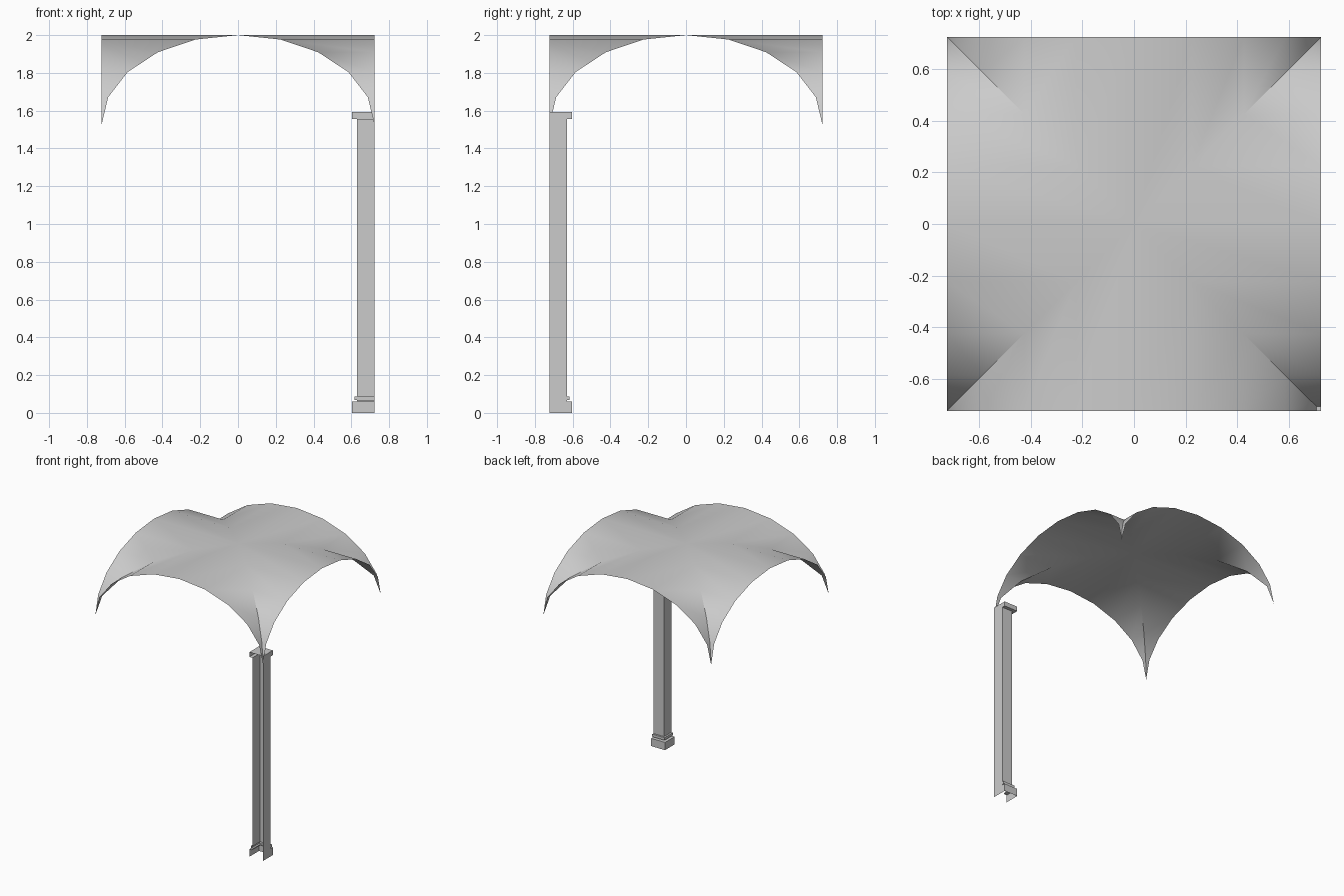
import bpy, bmesh, math
from mathutils import Matrix

cube = bpy.data.objects.get("Cube")
if cube:
    bpy.data.objects.remove(cube, do_unlink=True)

HALF = 0.7225      # half width of the square bay
TOP = 2.0
RISE = 0.475       # height of the arches
SEGMENTS = 10      # facets per arch

stone = bpy.data.materials.new("grey stone")
stone.use_nodes = True
stone.diffuse_color = (0.6, 0.6, 0.6, 1)
stone.node_tree.nodes["Principled BSDF"].inputs["Base Color"].default_value = (0.6, 0.6, 0.6, 1)


def add_face(bm, points):
    """Add a face, dropping points that repeat."""
    unique = []
    for p in points:
        if all(math.dist(p, q) > 1e-5 for q in unique):
            unique.append(p)
    return bm.faces.new([bm.verts.new(p) for p in unique])


def finish(bm, name):
    bmesh.ops.remove_doubles(bm, verts=bm.verts[:], dist=1e-4)
    mesh = bpy.data.meshes.new(name)
    bm.to_mesh(mesh)
    bm.free()
    mesh.materials.append(stone)
    obj = bpy.data.objects.new(name, mesh)
    bpy.context.collection.objects.link(obj)
    return obj


# Groin vault: one triangular web of a barrel, turned to all four sides
bm = bmesh.new()
arch = []
for i in range(SEGMENTS + 1):
    a = math.pi * (i / SEGMENTS - 0.5)
    arch.append((HALF * math.sin(a), TOP - RISE * (1 - math.cos(a))))
for turn in range(4):
    rotation = Matrix.Rotation(turn * math.pi / 2, 3, "Z")
    web = []
    for (x0, z0), (x1, z1) in zip(arch, arch[1:]):
        face = add_face(bm, [(x0, -HALF, z0), (x1, -HALF, z1),
                             (x1, -abs(x1), z1), (x0, -abs(x0), z0)])
        web.extend(face.verts)
    bmesh.ops.rotate(bm, verts=web, cent=(0, 0, 0), matrix=rotation)
vault = finish(bm, "groin_vault")
bpy.ops.object.select_all(action="DESELECT")
vault.select_set(True)
bpy.context.view_layer.objects.active = vault
bpy.ops.object.shade_smooth_by_angle(angle=math.radians(30))

# Corner pier: stepped profile of (width, height), open at the front and below
PLINTH, SHAFT, RING = 0.119, 0.092, 0.106
profile = [(PLINTH, 0), (PLINTH, 0.06), (SHAFT, 0.06), (SHAFT, 0.068),
           (RING, 0.068), (RING, 0.088), (SHAFT, 0.088),
           (SHAFT, 1.555), (PLINTH, 1.555), (PLINTH, 1.592)]


def section(d, z):
    return [(HALF, -HALF, z), (HALF, -HALF + d, z),
            (HALF - d, -HALF + d, z), (HALF - d, -HALF, z)]


bm = bmesh.new()
for (d0, z0), (d1, z1) in zip(profile, profile[1:]):
    low, high = section(d0, z0), section(d1, z1)
    first = 0 if z1 > z0 else 1      # ledges have no outer plate
    for k in range(first, 3):
        add_face(bm, [low[k], low[k + 1], high[k + 1], high[k]])
add_face(bm, section(*profile[-1]))  # capital top
finish(bm, "corner_pier")
